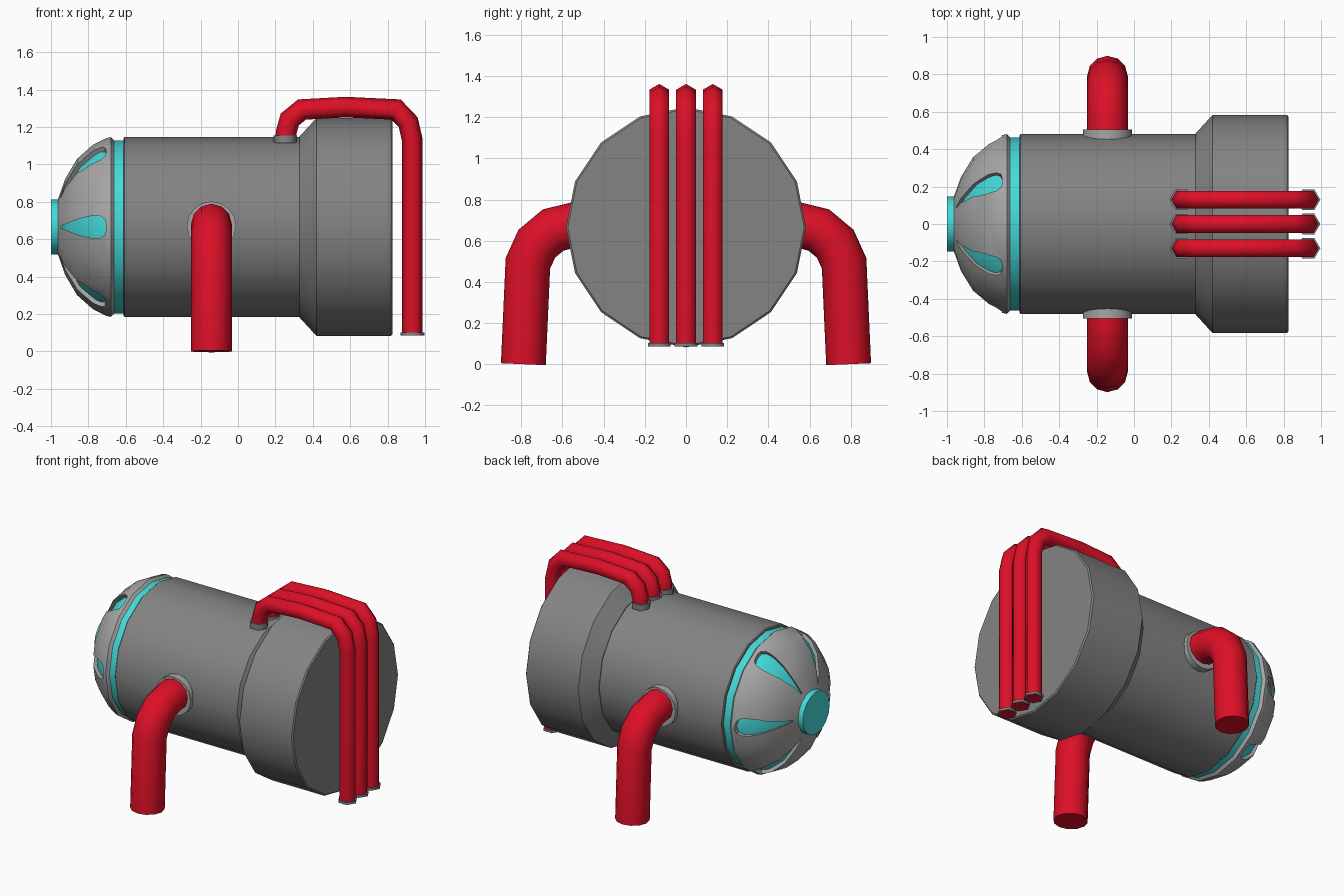
import bpy, bmesh
from math import sin, cos, pi, radians
from mathutils import Vector

if "Cube" in bpy.data.objects:
    bpy.data.objects.remove(bpy.data.objects["Cube"])

CZ = 0.665  # height of the tank axis


def material(name, rgb):
    m = bpy.data.materials.new(name)
    m.diffuse_color = (*rgb, 1)
    m.use_nodes = True
    m.node_tree.nodes["Principled BSDF"].inputs["Base Color"].default_value = m.diffuse_color
    return m


RED = material("red", (0.72, 0.005, 0.02))
CYAN = material("cyan", (0.06, 0.70, 0.70))
DARK = material("dark_grey", (0.23, 0.23, 0.23))
LIGHT = material("light_grey", (0.38, 0.38, 0.38))


def finish(bm, name, mat=None, angle=30):
    bmesh.ops.recalc_face_normals(bm, faces=bm.faces[:])
    me = bpy.data.meshes.new(name)
    bm.to_mesh(me)
    bm.free()
    ob = bpy.data.objects.new(name, me)
    bpy.context.collection.objects.link(ob)
    if mat:
        me.materials.append(mat)
    if angle:
        smooth(ob, angle)
    return ob


def smooth(ob, angle):
    bpy.ops.object.select_all(action='DESELECT')
    ob.select_set(True)
    bpy.context.view_layer.objects.active = ob
    bpy.ops.object.shade_smooth_by_angle(angle=radians(angle))


def skin(bm, rings, closed=False):
    """Bridge rings of points; cap the ends, or join last to first."""
    rings = [[bm.verts.new(p) for p in ring] for ring in rings]
    n = len(rings[0])
    pairs = list(zip(rings, rings[1:]))
    if closed:
        pairs.append((rings[-1], rings[0]))
    else:
        bm.faces.new(rings[0])
        bm.faces.new(rings[-1])
    for a, b in pairs:
        for i in range(n):
            j = (i + 1) % n
            bm.faces.new((a[i], a[j], b[j], b[i]))


def lathe(name, profile, mat, closed=False, angle=30, n=16):
    """Spin an (x, radius) profile about the tank axis."""
    bm = bmesh.new()
    skin(bm, [[(x, r * sin(2 * pi * i / n), CZ + r * cos(2 * pi * i / n)) for i in range(n)]
              for x, r in profile], closed)
    return finish(bm, name, mat, angle)


def tube(name, path, normal, radius, sides, mat, angle=65):
    """Sweep a mitred ring along a path lying in the plane of the given normal."""
    bm = bmesh.new()
    pts, nrm, rings = [Vector(p) for p in path], Vector(normal), []
    for i, p in enumerate(pts):
        d0 = (p - pts[max(i - 1, 0)]).normalized() if i else (pts[1] - p).normalized()
        d1 = (pts[i + 1] - p).normalized() if i < len(pts) - 1 else d0
        t = (d0 + d1).normalized()
        u = nrm.cross(t) / t.dot(d0)
        rings.append([p + radius * (cos(2 * pi * k / sides) * u + sin(2 * pi * k / sides) * nrm)
                      for k in range(sides)])
    skin(bm, rings)
    return finish(bm, name, mat, angle)


# Main tank and flared rear drum
lathe("tank_body", [(-0.612, 0.474), (-0.606, 0.48), (0.34, 0.48)], DARK)
lathe("rear_drum", [(0.33, 0.47), (0.33, 0.485), (0.42, 0.583), (0.818, 0.583), (0.826, 0.574)], DARK)

# Cyan band and nose disc
lathe("front_band", [(-0.685, 0.463), (-0.60, 0.463)], CYAN)
lathe("nose_disc", [(-1.0, 0.147), (-0.94, 0.147)], CYAN)

# Front dome shell over a cyan core
outer = [(-0.68, 0.48), (-0.705, 0.475), (-0.775, 0.44), (-0.86, 0.365), (-0.925, 0.255), (-0.965, 0.14)]
inner = [(x + 0.03, r - 0.03) for x, r in reversed(outer)]
dome = lathe("dome_shell", outer + inner, LIGHT, closed=True, angle=None)
lathe("dome_core", [(x + 0.018, r - 0.018) for x, r in outer], CYAN)

# Six petal windows cut through the dome
half = [(-0.90, 0.025), (-0.84, 0.047), (-0.78, 0.06), (-0.735, 0.058), (-0.712, 0.042)]
petal = [(-0.95, 0.004)] + half + [(-0.705, 0.018)]
petal += [(x, -t) for x, t in reversed(petal)]
bm = bmesh.new()
for k in range(6):
    a = k * pi / 3
    skin(bm, [[(x, r * cos(a) - t * sin(a), CZ + r * sin(a) + t * cos(a)) for x, t in petal]
              for r in (0.11, 0.6)])
cutter = finish(bm, "petal_cutter", None, None)
cutter.hide_render = True
mod = dome.modifiers.new("petals", 'BOOLEAN')
mod.operation, mod.object, mod.solver = 'DIFFERENCE', cutter, 'EXACT'
bpy.context.view_layer.objects.active = dome
bpy.ops.object.modifier_apply(modifier=mod.name)
bpy.data.objects.remove(cutter)
smooth(dome, 32)

# Side hoses that act as legs, with collars
leg = [(0.45, 0.68), (0.53, 0.68), (0.645, 0.652), (0.725, 0.585), (0.768, 0.49), (0.79, 0)]
for s, side in ((-1, "front"), (1, "back")):
    tube(side + "_hose", [(-0.142, s * y, z) for y, z in leg], (1, 0, 0), 0.109, 12, RED)
    tube(side + "_hose_collar", [(-0.142, s * 0.44, 0.67), (-0.142, s * 0.505, 0.67)],
         (1, 0, 0), 0.132, 16, LIGHT, 30)

# Three hexagonal pipes over the drum, with end collars
pipe = [(0.255, 1.12), (0.257, 1.17), (0.277, 1.24), (0.342, 1.293), (0.575, 1.306),
        (0.845, 1.293), (0.91, 1.225), (0.932, 1.13), (0.932, 0.085)]
for i in range(3):
    y = 0.13 * (i - 1)
    tube(f"pipe_{i + 1}", [(x, y, z) for x, z in pipe], (0, 1, 0), 0.055, 6, RED)
    tube(f"pipe_top_collar_{i + 1}", [(0.253, y, 1.115), (0.253, y, 1.155)], (0, 1, 0), 0.063, 6, DARK)
    tube(f"pipe_end_collar_{i + 1}", [(0.932, y, 0.086), (0.932, y, 0.102)], (0, 1, 0), 0.064, 6, DARK)
